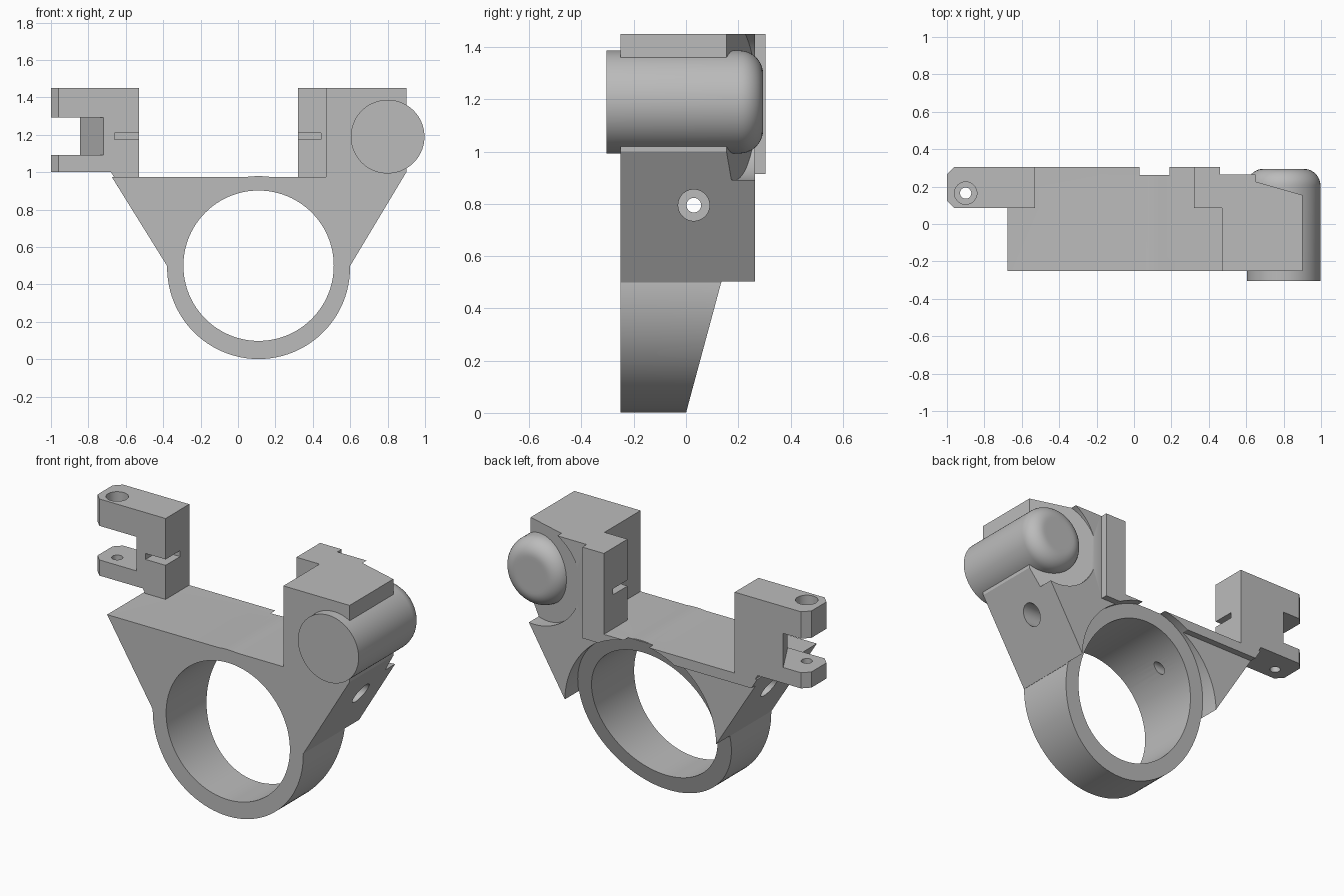
import bpy, bmesh, math
from mathutils import Matrix, Vector

cube = bpy.data.objects.get("Cube")
if cube:
    bpy.data.objects.remove(cube, do_unlink=True)

grey = bpy.data.materials.new("plain grey")
grey.use_nodes = True
grey.diffuse_color = (0.5, 0.5, 0.5, 1)
grey.node_tree.nodes["Principled BSDF"].inputs["Base Color"].default_value = (0.5, 0.5, 0.5, 1)


def to_object(bm, name):
    bmesh.ops.recalc_face_normals(bm, faces=bm.faces)
    mesh = bpy.data.meshes.new(name)
    bm.to_mesh(mesh)
    bm.free()
    mesh.materials.append(grey)
    obj = bpy.data.objects.new(name, mesh)
    bpy.context.collection.objects.link(obj)
    return obj


def prism(name, points, start, end, axis="y"):
    """Extrude an outline along y or z; the start may be a slanted plane."""
    bm = bmesh.new()
    rings = []
    for level in (start, end):
        ring = []
        for a, b in points:
            d = level(a, b) if callable(level) else level
            ring.append(bm.verts.new((a, d, b) if axis == "y" else (a, b, d)))
        bm.faces.new(ring)
        rings.append(ring)
    n = len(points)
    for i in range(n):
        j = (i + 1) % n
        bm.faces.new((rings[0][i], rings[0][j], rings[1][j], rings[1][i]))
    return to_object(bm, name)


def box(name, x, y, z):
    return prism(name, [(x[0], z[0]), (x[1], z[0]), (x[1], z[1]), (x[0], z[1])], *y)


def circle(cx, cz, r, n=96):
    return [(cx + r * math.cos(2 * math.pi * i / n), cz + r * math.sin(2 * math.pi * i / n))
            for i in range(n)]


def lathe(name, profile, centre, axis="y", steps=48):
    """Turn a (radius, distance) profile about an axis through centre."""
    bm = bmesh.new()
    direction = Vector([float(axis == k) for k in "xyz"])
    turn = direction.to_track_quat("Z", "Y").to_matrix().to_4x4()
    verts = [bm.verts.new((r, 0, d)) for r, d in profile]
    edges = [bm.edges.new(pair) for pair in zip(verts, verts[1:])]
    bmesh.ops.spin(bm, geom=verts + edges, axis=(0, 0, 1), cent=(0, 0, 0),
                   angle=2 * math.pi, steps=steps)
    bmesh.ops.remove_doubles(bm, verts=bm.verts, dist=0.0001)
    bm.transform(Matrix.Translation(centre) @ turn)
    return to_object(bm, name)


def rod(r, d0, d1, centre, axis="y"):
    return lathe("drill", [(0, d0), (r, d0), (r, d1), (0, d1)], centre, axis)


def combine(tool, operation):
    mod = bracket.modifiers.new("combine", "BOOLEAN")
    mod.operation, mod.solver, mod.object = operation, "EXACT", tool
    bpy.context.view_layer.objects.active = bracket
    bpy.ops.object.modifier_apply(modifier=mod.name)
    bpy.data.objects.remove(tool, do_unlink=True)


def add(tool):
    combine(tool, "UNION")


def cut(tool):
    combine(tool, "DIFFERENCE")


RX, RZ = 0.11, 0.49      # clamp ring centre
TX, TZ = 0.80, 1.19      # tube centre

# Tapered body with the tall tube block
bracket = prism("bracket", [(-0.38, 0.5), (0.6, 0.5), (0.9, 1.0), (0.9, 1.45),
                            (0.47, 1.45), (0.47, 0.975), (-0.675, 0.975)], -0.25, 0.265)
add(prism("clamp_ring", circle(RX, RZ, 0.489), -0.25, 0.26))

# Rear ledge and inner jaw
add(prism("ledge", [(-0.638, 0.915), (0.46, 0.915), (0.46, 0.975), (-0.675, 0.975)], 0.2, 0.305))
add(box("jaw", (0.32, 0.475), (0.085, 0.264), (0.95, 1.45)))
add(box("jaw_back", (0.32, 0.46), (0.2, 0.305), (0.92, 1.45)))

# Relief behind the ring, following its sloped back, then the ring bore
cut(prism("ring_relief", circle(RX, RZ, 0.492), lambda x, z: 0.27 * z, 0.5))
cut(prism("ring_bore", circle(RX, 0.5, 0.402), -0.5, 0.5))

# Slanted relief behind the tube block, then the domed tube
cut(prism("tube_relief", circle(TX, TZ, 0.3), lambda x, z: 0.27 - 0.2875 * (x - 0.5), 0.5))
dome = [(0.107 + 0.09 * math.cos(a), 0.205 + 0.09 * math.sin(a))
        for a in [math.pi / 2 * i / 10 for i in range(11)]]
add(lathe("tube", [(0, -0.305), (0.197, -0.305)] + dome + [(0, 0.295)], (TX, 0, TZ), steps=72))
cut(rod(0.165, -0.4, 0.19, (TX, 0, TZ)))
cut(rod(0.09, -0.4, 0.4, (TX, 0, TZ)))
cut(box("key_notch", (0.68, 0.72), (0, 0.23), (1.17, 1.21)))

# Hinge arm with chamfered end
add(prism("arm_foot", [(-0.69, 1.02), (-0.53, 1.02), (-0.53, 0.96), (-0.655, 0.96)], 0.085, 0.305))
add(prism("hinge_arm", [(-1, 0.125), (-0.96, 0.085), (-0.53, 0.085), (-0.53, 0.305),
                        (-0.96, 0.305), (-1, 0.265)], 1.0, 1.45, "z"))
cut(prism("hinge_notch", [(-1.1, 0), (-0.672, 0), (-0.902, 0.405), (-1.1, 0.405)],
          1.092, 1.292, "z"))
cut(rod(0.03, 0.9, 1.5, (-0.9, 0.165, 0), "z"))
cut(rod(0.06, 1.37, 1.5, (-0.9, 0.165, 0), "z"))

# Slots and pin holes in the two facing jaws
cut(box("arm_slot", (-0.66, -0.5), (0.0, 0.22), (1.175, 1.21)))
cut(box("jaw_slot", (0.3, 0.445), (0.0, 0.22), (1.175, 1.21)))
cut(rod(0.12, 0.24, 0.4, (0.32, 0, TZ)))
for x in (-0.61, 0.395):
    for z in (1.09, 1.29):
        cut(rod(0.027, 0.0, 0.19, (x, 0, z)))
cut(rod(0.027, -0.4, -0.1, (0.56, 0, 1.35)))

# Counterbored screw holes in the front
for x in (-0.19, 0.40):
    cut(lathe("screw_hole", [(0, -0.4), (0.064, -0.4), (0.064, -0.2), (0.045, -0.2),
                             (0.045, -0.06), (0, -0.03)], (x, 0, 0.895)))

# Cross hole through both sides, counterbored from each slope
cut(rod(0.028, -1.2, 1.2, (0, 0.03, 0.795), "x"))
for d0, d1 in ((0.67, 1.1), (-0.9, -0.46)):
    cut(rod(0.06, d0, d1, (0, 0.03, 0.795), "x"))

bracket.select_set(True)
bpy.context.view_layer.objects.active = bracket
bpy.ops.object.shade_smooth_by_angle(angle=math.radians(30))
